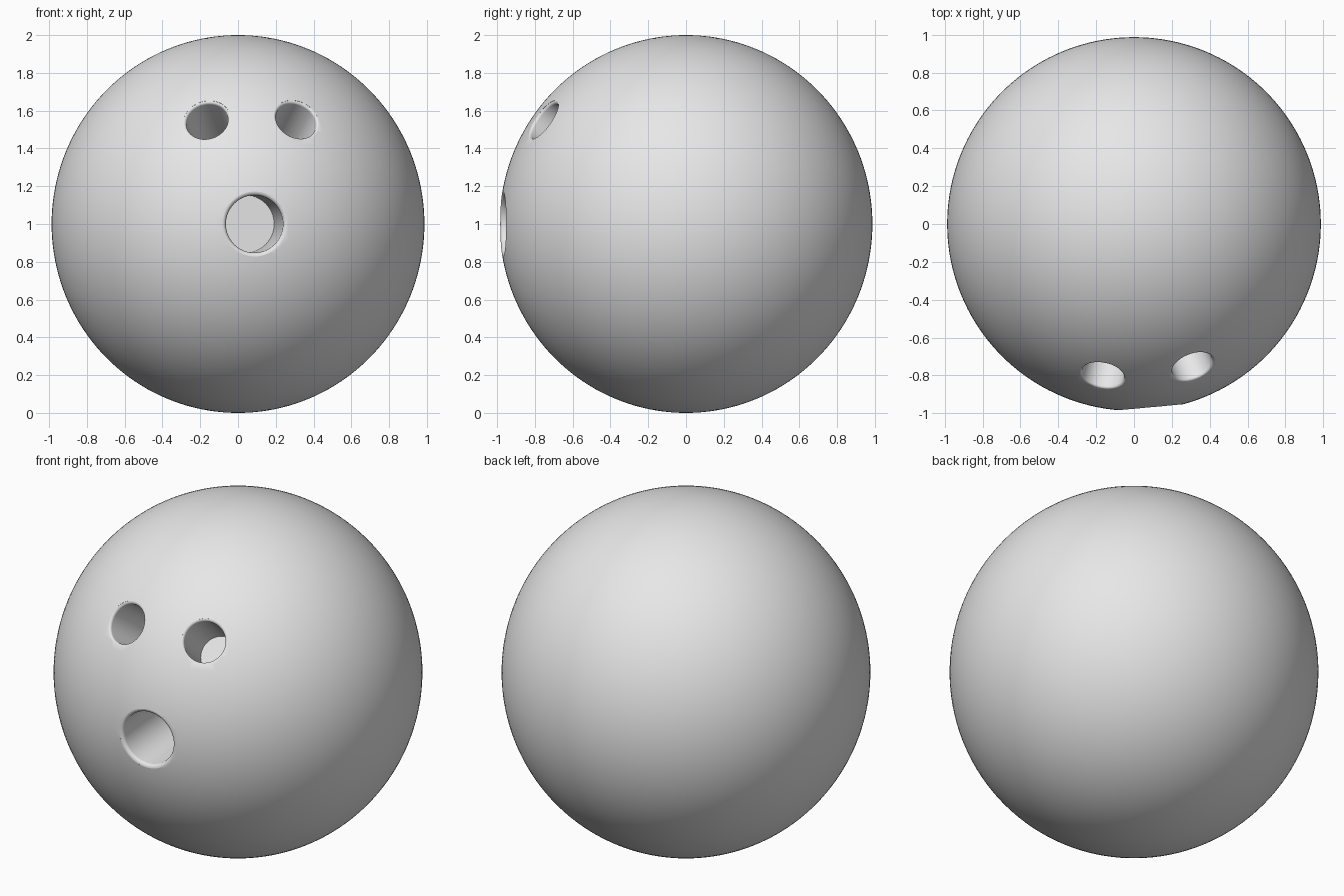
import bpy, bmesh, math
from mathutils import Vector

if "Cube" in bpy.data.objects:
    bpy.data.objects.remove(bpy.data.objects["Cube"])

RX, RZ = 0.987, 1.0      # ball radii
SEG = 64                 # sides of each hole

grey = bpy.data.materials.new("ball_grey")
grey.diffuse_color = (0.8, 0.8, 0.8, 1)
grey.use_nodes = True
grey.node_tree.nodes["Principled BSDF"].inputs["Base Color"].default_value = grey.diffuse_color

# ball
bpy.ops.mesh.primitive_uv_sphere_add(segments=160, ring_count=80, radius=1, location=(0, 0, 1))
ball = bpy.context.object
ball.name = "ball"
ball.scale = (RX, RX, RZ)
bpy.ops.object.transform_apply(location=False, rotation=False, scale=True)
ball.data.materials.append(grey)


def hole_cutter(name, direction, r, lip, depth):
    """Lathed drill shape along a radial direction, with a rounded lip."""
    d = Vector(direction).normalized()
    R = 1 / math.sqrt((d.x ** 2 + d.y ** 2) / RX ** 2 + d.z ** 2 / RZ ** 2)
    h = math.sqrt(R * R - (r + lip) ** 2)
    profile = [(r, R - depth)]
    for i in range(7):
        a = math.pi - i * math.pi / 12
        profile.append((r + lip + lip * math.cos(a), h - lip + lip * math.sin(a)))
    profile.append((r + lip + 0.01, h + 0.15))
    bm = bmesh.new()
    rings = []
    for rad, z in profile:
        rings.append([bm.verts.new((rad * math.cos(2 * math.pi * k / SEG),
                                    rad * math.sin(2 * math.pi * k / SEG), z)) for k in range(SEG)])
    for lo, hi in zip(rings, rings[1:]):
        for k in range(SEG):
            n = (k + 1) % SEG
            bm.faces.new((lo[k], lo[n], hi[n], hi[k]))
    bm.faces.new(rings[0][::-1])
    bm.faces.new(rings[-1])
    mesh = bpy.data.meshes.new(name)
    bm.to_mesh(mesh)
    bm.free()
    mesh.materials.append(grey)
    ob = bpy.data.objects.new(name, mesh)
    bpy.context.collection.objects.link(ob)
    ob.location = (0, 0, 1)
    ob.rotation_mode = 'QUATERNION'
    ob.rotation_quaternion = d.to_track_quat('Z', 'Y')
    ob.hide_render = True
    return ob


# thumb hole and two finger holes
cutters = [
    hole_cutter("thumb_hole", (0.09, -0.98, 0.0), 0.152, 0.02, 0.55),
    hole_cutter("left_finger_hole", (-0.165, -0.80, 0.547), 0.112, 0.014, 0.5),
    hole_cutter("right_finger_hole", (0.31, -0.755, 0.55), 0.112, 0.014, 0.5),
]
bpy.context.view_layer.update()
bpy.context.view_layer.objects.active = ball
for c in cutters:
    mod = ball.modifiers.new(c.name, 'BOOLEAN')
    mod.operation = 'DIFFERENCE'
    mod.solver = 'EXACT'
    mod.object = c
    bpy.ops.object.modifier_apply(modifier=mod.name)
for c in cutters:
    bpy.data.objects.remove(c, do_unlink=True)

# smooth skin, crisp hole floors
bpy.ops.object.select_all(action='DESELECT')
ball.select_set(True)
bpy.ops.object.shade_smooth_by_angle(angle=math.radians(40))
